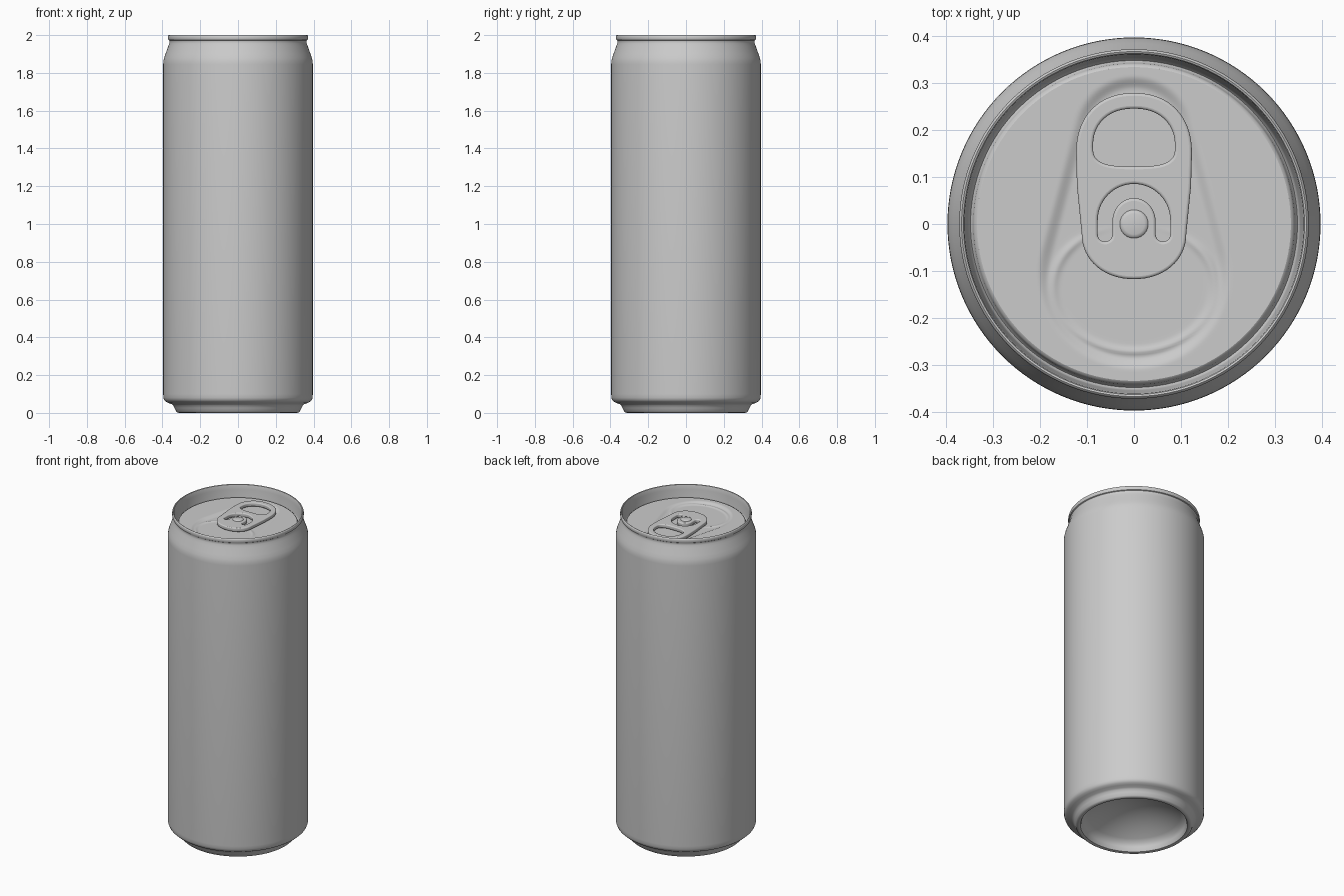
import bpy, bmesh, math
from math import sin, cos, pi, hypot

if "Cube" in bpy.data.objects:
    bpy.data.objects.remove(bpy.data.objects["Cube"])

PANEL_Z = 1.93


def finish(name, bm, angle=40):
    bmesh.ops.remove_doubles(bm, verts=bm.verts, dist=1e-6)
    bmesh.ops.recalc_face_normals(bm, faces=bm.faces)
    me = bpy.data.meshes.new(name)
    bm.to_mesh(me)
    bm.free()
    ob = bpy.data.objects.new(name, me)
    bpy.context.collection.objects.link(ob)
    smooth(ob, angle)
    return ob


def smooth(ob, angle):
    bpy.ops.object.select_all(action='DESELECT')
    ob.select_set(True)
    bpy.context.view_layer.objects.active = ob
    bpy.ops.object.shade_smooth_by_angle(angle=math.radians(angle))


def lathe(name, profile, seg=128, height=None, angle=40):
    """Revolve (r, z) points about z; height(x, y) may add relief."""
    bm = bmesh.new()
    rings = []
    for r, z in profile:
        if r == 0:
            v = bm.verts.new((0, 0, z + (height(0, 0) if height else 0)))
            rings.append([v] * seg)
            continue
        ring = []
        for i in range(seg):
            x, y = r * cos(2 * pi * i / seg), r * sin(2 * pi * i / seg)
            ring.append(bm.verts.new((x, y, z + (height(x, y) if height else 0))))
        rings.append(ring)
    for a, b in zip(rings, rings[1:]):
        for i in range(seg):
            j = (i + 1) % seg
            bm.faces.new(list(dict.fromkeys((a[i], a[j], b[j], b[i]))))
    return finish(name, bm, angle)


# Can shell: bottom dome, foot, wall, neck, rolled rim and countersink
dome = [(0.285 * i / 12, 0.05 + 0.10 * (1 - (i / 12) ** 2)) for i in range(13)]
shell = dome + [
    (0.293, 0.03), (0.297, 0.012), (0.302, 0.003), (0.311, 0), (0.322, 0.002),
    (0.328, 0.008), (0.336, 0.026), (0.343, 0.04), (0.352, 0.047), (0.370, 0.053),
    (0.383, 0.060), (0.391, 0.068), (0.395, 0.080), (0.396, 0.10),
    (0.396, 1.845), (0.395, 1.862), (0.391, 1.88), (0.384, 1.90), (0.376, 1.922),
    (0.369, 1.942), (0.364, 1.956), (0.362, 1.966), (0.364, 1.972), (0.369, 1.975),
    (0.371, 1.981), (0.371, 1.992), (0.369, 1.998), (0.366, 2.0), (0.362, 1.998),
    (0.360, 1.992), (0.358, 1.97), (0.353, 1.92), (0.351, 1.908), (0.347, 1.903),
    (0.343, 1.908), (0.341, 1.92), (0.338, 1.927), (0.333, PANEL_Z)]
lathe("can_shell", shell)


# Lid panel: teardrop recess plus the scored mouth beads
def step(t):
    t = min(1, max(0, t))
    return t * t * (3 - 2 * t)


def teardrop(x, y, r1=0.19, r2=0.115, y1=-0.105, h=0.29):
    x, y = abs(x), y - y1
    b = (r1 - r2) / h
    a = math.sqrt(1 - b * b)
    k = -b * x + a * y
    if k < 0:
        return hypot(x, y) - r1
    if k > a * h:
        return hypot(x, y - h) - r2
    return x * a + y * b - r1


def relief(x, y):
    z = -0.010 * step(0.5 - teardrop(x, y) / 0.03)
    e = hypot(x / 0.172, (y + 0.135) / 0.136)
    d = (e - 1) * 0.15
    fade = step((0.0 - y) / 0.06)
    return z + 0.004 * fade * math.exp(-(d / 0.008) ** 2)


rings = 72
lathe("lid_panel", [(0.333 * i / rings, PANEL_Z) for i in range(rings + 1)],
      seg=224, height=relief, angle=60)


# Pull tab: rounded plate with a finger hole and a C-shaped slot
def arc(cx, cy, rx, ry, a0, a1, n=16, p=1.0):
    pts = []
    for i in range(n + 1):
        t = math.radians(a0 + (a1 - a0) * i / n)
        c, s = cos(t), sin(t)
        pts.append((cx + rx * math.copysign(abs(c) ** p, c),
                    cy + ry * math.copysign(abs(s) ** p, s)))
    return pts


outline = (arc(0, 0.15, 0.123, 0.128, 0, 180, 32, 0.9)
           + [(-0.121, 0.08), (-0.116, 0.03)]
           + arc(0, -0.02, 0.111, 0.097, 180, 360, 32, 0.95)
           + [(0.116, 0.03), (0.121, 0.08)])
finger = (arc(0, 0.165, 0.087, 0.08, 0, 180, 24, 0.9)
          + arc(0, 0.165, 0.087, 0.043, 180, 360, 24, 0.65)[1:-1])
slot = (arc(0, 0.008, 0.077, 0.077, 0, 180, 28)
        + arc(-0.0615, -0.022, 0.0155, 0.0155, 180, 360, 10)
        + arc(0, 0.005, 0.046, 0.05, 180, 0, 24)
        + arc(0.0615, -0.022, 0.0155, 0.0155, 180, 360, 10))

cu = bpy.data.curves.new("pull_tab", 'CURVE')
cu.dimensions = '2D'
cu.fill_mode = 'BOTH'
for pts in (outline, finger, slot):
    sp = cu.splines.new('POLY')
    sp.points.add(len(pts) - 1)
    for q, (x, y) in zip(sp.points, pts):
        q.co = (x, y, 0, 1)
    sp.use_cyclic_u = True
cu.extrude = 0.006
cu.bevel_depth = 0.006
cu.bevel_resolution = 3
cu.offset = -0.006
tab = bpy.data.objects.new("pull_tab", cu)
bpy.context.collection.objects.link(tab)
tab.location.z = 1.938
bpy.ops.object.select_all(action='DESELECT')
tab.select_set(True)
bpy.context.view_layer.objects.active = tab
bpy.ops.object.convert(target='MESH')
smooth(bpy.context.object, 40)

# Rivet holding the tab
lathe("rivet", [(0, 1.955), (0.022, 1.955), (0.028, 1.953), (0.031, 1.949),
                (0.032, 1.92), (0, 1.92)], seg=48)
